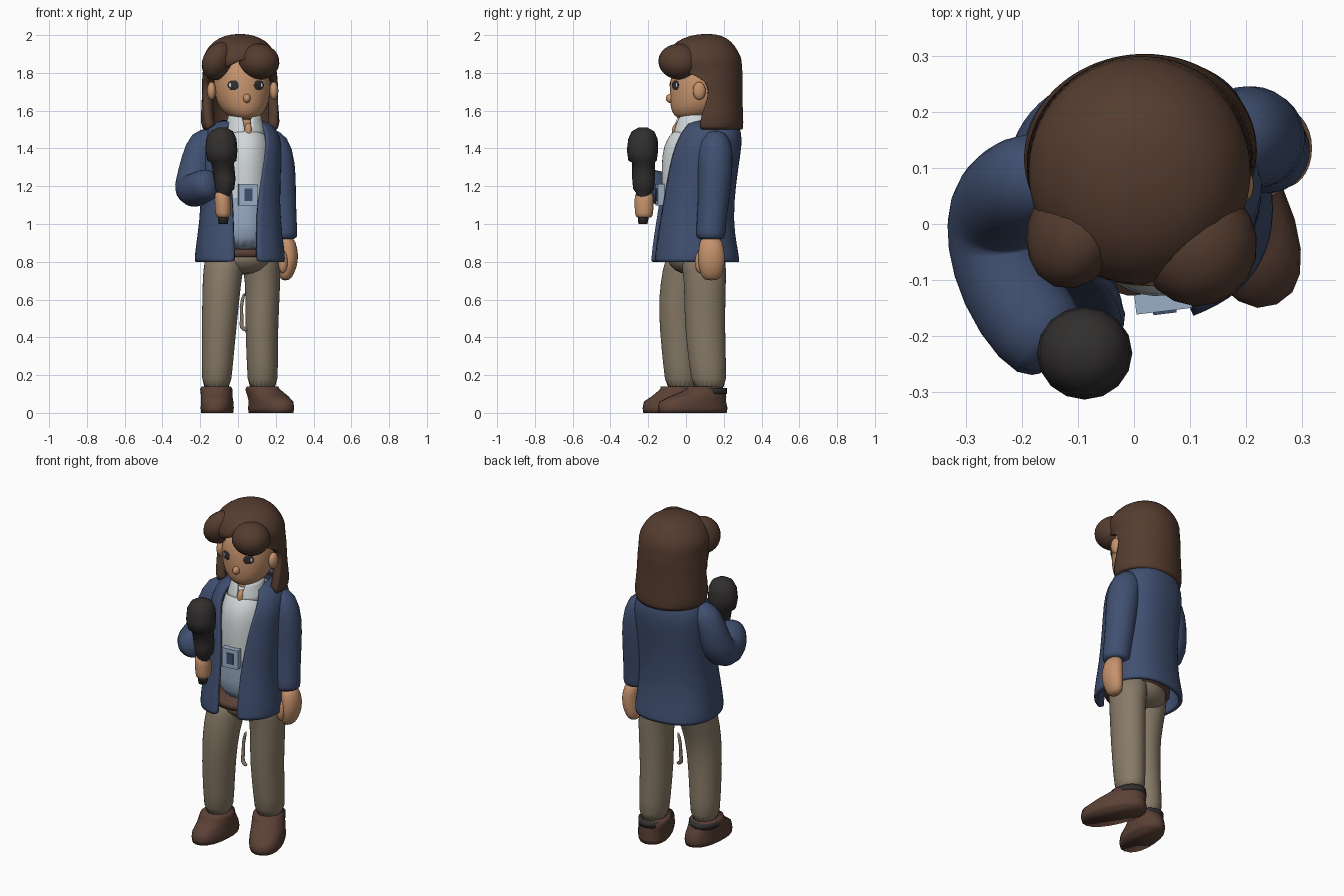
import bpy, bmesh, math
from mathutils import Vector, Matrix


def material(name, rgb):
    m = bpy.data.materials.new(name)
    m.diffuse_color = (*rgb, 1)
    return m


HAIR = material("hair brown", (0.090, 0.046, 0.029))
SKIN = material("skin", (0.56, 0.29, 0.15))
BLUE = material("jacket blue", (0.052, 0.080, 0.165))
KHAKI = material("khaki", (0.245, 0.195, 0.135))
WHITE = material("shirt white", (0.64, 0.68, 0.69))
PALE = material("pale blue", (0.33, 0.43, 0.57))
BROWN = material("leather brown", (0.105, 0.052, 0.036))
DARK = material("charcoal", (0.032, 0.028, 0.028))


def finish(bm, name, mats, sub=0, thick=0):
    me = bpy.data.meshes.new(name)
    bm.to_mesh(me)
    bm.free()
    ob = bpy.data.objects.new(name, me)
    bpy.context.collection.objects.link(ob)
    for m in mats:
        me.materials.append(m)
    for f in me.polygons:
        f.use_smooth = True
    if sub:
        ob.modifiers.new("smooth", 'SUBSURF').levels = sub
    if thick:
        s = ob.modifiers.new("thickness", 'SOLIDIFY')
        s.thickness, s.offset = thick, -1
    return ob


def skin_rings(bm, rows, cap):
    """Join rows of vertices with quads, closing the ends if asked."""
    for a, b in zip(rows, rows[1:]):
        for k in range(len(a) - 1):
            bm.faces.new((a[k], a[k + 1], b[k + 1], b[k]))
    if cap:
        bm.faces.new(list(reversed(rows[0][:-1])))
        bm.faces.new(rows[-1][:-1])
    bmesh.ops.remove_doubles(bm, verts=bm.verts, dist=0.0015)


def shell(name, rings, mats, yaw=0, n=20, p=2.0, sub=1, thick=0, cap=False, split=None):
    """Stacked oval rings (z, cx, cy, rx, ry, front opening half angle)."""
    bm = bmesh.new()
    rows = []
    for z, cx, cy, rx, ry, *gap in rings:
        a = gap[0] if gap else 0
        row = []
        for k in range(n + 1):
            t = a + (2 * math.pi - 2 * a) * k / n
            s, c = math.sin(t), math.cos(t)
            x = math.copysign(abs(s) ** (2 / p), s) * rx
            y = -math.copysign(abs(c) ** (2 / p), c) * ry
            row.append(bm.verts.new((cx + x * math.cos(yaw) - y * math.sin(yaw),
                                     cy + x * math.sin(yaw) + y * math.cos(yaw), z)))
        rows.append(row)
    skin_rings(bm, rows, cap)
    if split:
        for f in bm.faces:
            f.material_index = int(f.calc_center_median().z > split)
    return finish(bm, name, mats, sub, thick)


def tube(name, pts, mat, n=14, sub=1):
    """Round limb along points (x, y, z, radius)."""
    bm = bmesh.new()
    P = [Vector(q[:3]) for q in pts]
    u = Vector((0.3, 1, 0.2))
    rows = []
    for i, q in enumerate(pts):
        t = (P[min(i + 1, len(P) - 1)] - P[max(i - 1, 0)]).normalized()
        u = (u - t * u.dot(t)).normalized()
        v = t.cross(u)
        rows.append([bm.verts.new(P[i] + q[3] * (u * math.cos(w) + v * math.sin(w)))
                     for w in [2 * math.pi * k / n for k in range(n + 1)]])
    skin_rings(bm, rows, True)
    return finish(bm, name, [mat], sub)


def ball(name, loc, size, mat, rot=(0, 0, 0)):
    bm = bmesh.new()
    bmesh.ops.create_uvsphere(bm, u_segments=18, v_segments=12, radius=1)
    ob = finish(bm, name, [mat])
    ob.location, ob.scale, ob.rotation_euler = loc, size, rot
    return ob


def box(name, loc, size, mat, yaw=0):
    bm = bmesh.new()
    bmesh.ops.create_cube(bm, size=1, matrix=Matrix.Diagonal((*size, 1)))
    ob = finish(bm, name, [mat])
    for f in ob.data.polygons:
        f.use_smooth = False
    ob.location, ob.rotation_euler = loc, (0, 0, yaw)
    return ob


# Trousers and belt
shell("left_trouser_leg", [(.10, .13, .125, .08, .092), (.25, .13, .115, .083, .098),
      (.45, .125, .10, .088, .108), (.62, .13, .10, .092, .11), (.76, .13, .10, .097, .115),
      (.87, .10, .08, .11, .13)], [KHAKI], cap=True)
shell("right_trouser_leg", [(.10, -.115, -.02, .077, .088), (.25, -.11, -.028, .083, .093),
      (.45, -.10, -.042, .093, .10), (.62, -.09, -.038, .10, .108), (.76, -.08, 0, .107, .125),
      (.87, -.06, .04, .11, .14)], [KHAKI], cap=True)
shell("trouser_hips", [(.73, .02, .06, .11, .09), (.78, .02, .055, .17, .15),
      (.88, .02, .05, .18, .175)], [KHAKI], yaw=.15, cap=True)
shell("belt", [(.825, .02, .05, .185, .18), (.865, .02, .05, .185, .18)], [BROWN], yaw=.15, sub=0, cap=True)
tube("loose_strap", [(.035, .03, .64, .010), (.012, .03, .56, .010), (.025, .02, .50, .010),
     (.01, .02, .45, .014), (.055, .01, .435, .012)], KHAKI, n=8)

# Shoes, with dark socks at the ankles
for name, cx, cy, w, l, yaw, ax, ay in (("left", .175, .035, .095, .195, .42, .13, .115),
                                        ("right", -.11, -.06, .087, .17, -.08, -.115, -.025)):
    shell(name + "_shoe", [(0, cx, cy, w * .96, l * .98), (.025, cx, cy, w, l),
          (.06, cx, cy, w * .97, l * .96),
          (.09, cx * .6 + ax * .4, cy * .6 + ay * .4, w * .95, l * .78),
          (.125, ax, ay - .01, .086, .102), (.14, ax, ay - .02, .078, .09)],
          [BROWN], yaw=yaw, p=2.3, sub=0, cap=True)
    shell(name + "_sock", [(.10, ax, ay + .005, .084, .098), (.132, ax, ay + .005, .084, .098)],
          [DARK], sub=0, cap=True)

# Shirt: pale lower half, white chest, collar
shell("shirt", [(.85, .03, .05, .16, .17), (1.0, .03, .05, .16, .175), (1.13, .03, .055, .15, .185),
      (1.3, .03, .06, .15, .195), (1.42, .03, .07, .15, .195), (1.49, .03, .08, .12, .155),
      (1.54, .035, .07, .08, .09)], [PALE, WHITE], yaw=.15, cap=True, split=1.12)
shell("collar", [(1.47, .035, .05, .12, .125, .12), (1.53, .035, .045, .10, .105, .2),
      (1.58, .035, .045, .085, .085, .35)], [WHITE], yaw=.15, thick=.015)
tube("neck", [(.03, .06, 1.44, .07), (.03, .06, 1.52, .07), (.03, .07, 1.64, .07)], SKIN)
ball("throat", (.055, -.045, 1.49), (.022, .03, .045), SKIN)

# Jacket body, open at the front
shell("jacket", [(.80, .01, .05, .235, .23, .20), (.83, .01, .05, .24, .23, .20),
      (.95, .01, .045, .222, .21, .23), (1.1, .012, .055, .208, .195, .27),
      (1.3, .015, .08, .212, .195, .36), (1.42, .015, .10, .217, .195, .48),
      (1.49, .018, .115, .195, .175, .55), (1.535, .02, .125, .15, .15, .6),
      (1.55, .02, .13, .10, .12, .7)], [BLUE], yaw=.15, n=28, p=2.4, thick=.022)

# Sleeves
tube("right_sleeve", [(-.12, .10, 1.46, .06), (-.185, .08, 1.44, .088), (-.215, .06, 1.33, .092),
     (-.238, .03, 1.21, .098), (-.245, -.03, 1.175, .095), (-.225, -.11, 1.18, .092),
     (-.175, -.19, 1.205, .09), (-.125, -.235, 1.22, .075)], BLUE)
tube("left_sleeve", [(.13, .15, 1.47, .06), (.19, .155, 1.43, .092), (.212, .155, 1.31, .097),
     (.222, .15, 1.17, .087), (.232, .135, 1.02, .08), (.238, .13, .94, .08),
     (.238, .13, .915, .075)], BLUE)

# Hands and microphone
shell("left_hand", [(.70, .25, .135, .022, .035), (.73, .255, .135, .042, .06),
      (.80, .27, .135, .052, .075), (.87, .268, .135, .05, .07), (.94, .25, .13, .045, .055)],
      [SKIN], n=14, cap=True)
ball("left_thumb", (.238, .075, .80), (.026, .028, .06), SKIN)
shell("right_hand", [(1.03, -.078, -.222, .036, .042), (1.05, -.078, -.222, .043, .05),
      (1.12, -.08, -.222, .045, .053), (1.18, -.085, -.222, .042, .05)], [SKIN], n=14, cap=True)
shell("microphone", [(1.0, -.078, -.228, .024, .024), (1.04, -.078, -.226, .03, .03),
      (1.165, -.075, -.225, .035, .04), (1.185, -.07, -.225, .05, .055),
      (1.24, -.07, -.225, .057, .06), (1.325, -.082, -.225, .06, .06),
      (1.335, -.085, -.23, .077, .075), (1.39, -.088, -.23, .085, .083),
      (1.45, -.088, -.228, .08, .078), (1.49, -.086, -.228, .06, .06),
      (1.51, -.085, -.228, .025, .025)], [DARK], n=16, sub=0, cap=True)

# Badge hanging on the shirt
box("badge", (.052, -.138, 1.155), (.10, .035, .115), PALE, .12)
box("badge_panel", (.055, -.157, 1.155), (.042, .006, .065), BLUE, .12)

# Head with nose, ears and eyes
shell("head", [(1.55, .035, .03, .045, .055), (1.575, .033, .04, .09, .11),
      (1.62, .027, .06, .133, .145), (1.70, .022, .075, .152, .165), (1.78, .02, .08, .152, .165),
      (1.86, .02, .08, .13, .14), (1.92, .02, .08, .03, .03)], [SKIN], yaw=.15, cap=True)
ball("nose", (.047, -.082, 1.665), (.02, .025, .024), SKIN)
ball("left_ear", (.19, .07, 1.705), (.024, .034, .048), SKIN)
ball("right_ear", (-.14, .04, 1.705), (.024, .034, .048), SKIN)
for name, t in (("right_eye", -.47), ("left_eye", .47)):
    a = t * .95 + .15
    n = Vector((math.sin(a), -math.cos(a), 0))
    p = Vector((.021, .077, 1.735)) + n * .1605
    ball(name, p, (.031, .0048, .026), DARK, (0, 0, a))
    side = Vector((math.cos(a), math.sin(a), 0)) * math.copysign(.015, t)
    ball(name + "_white", p + side + n * .002, (.007, .004, .012), WHITE, (0, 0, a))

# Hair: open shell around the face, plus two bangs parted in the middle
shell("hair", [(1.50, .012, .125, .195, .175, 1.15), (1.53, .012, .125, .213, .18, 1.12),
      (1.62, .01, .12, .205, .18, 1.3), (1.71, .01, .11, .202, .188, 1.55),
      (1.765, .01, .105, .203, .195, 1.4), (1.80, .01, .10, .203, .2, 1.0),
      (1.845, .01, .092, .203, .205, .25), (1.885, .01, .09, .198, .205, 0),
      (1.945, .01, .09, .165, .17, 0), (1.985, .01, .10, .115, .12, 0),
      (2.004, .01, .11, .05, .055, 0), (2.006, .01, .11, .0005, .0005, 0)],
      [HAIR], yaw=.12, n=28, thick=.05)
ball("left_bang", (.112, -.035, 1.86), (.108, .112, .095), HAIR, (0, .12, .3))
ball("right_bang", (-.105, -.01, 1.862), (.078, .108, .105), HAIR, (0, .45, -.35))
